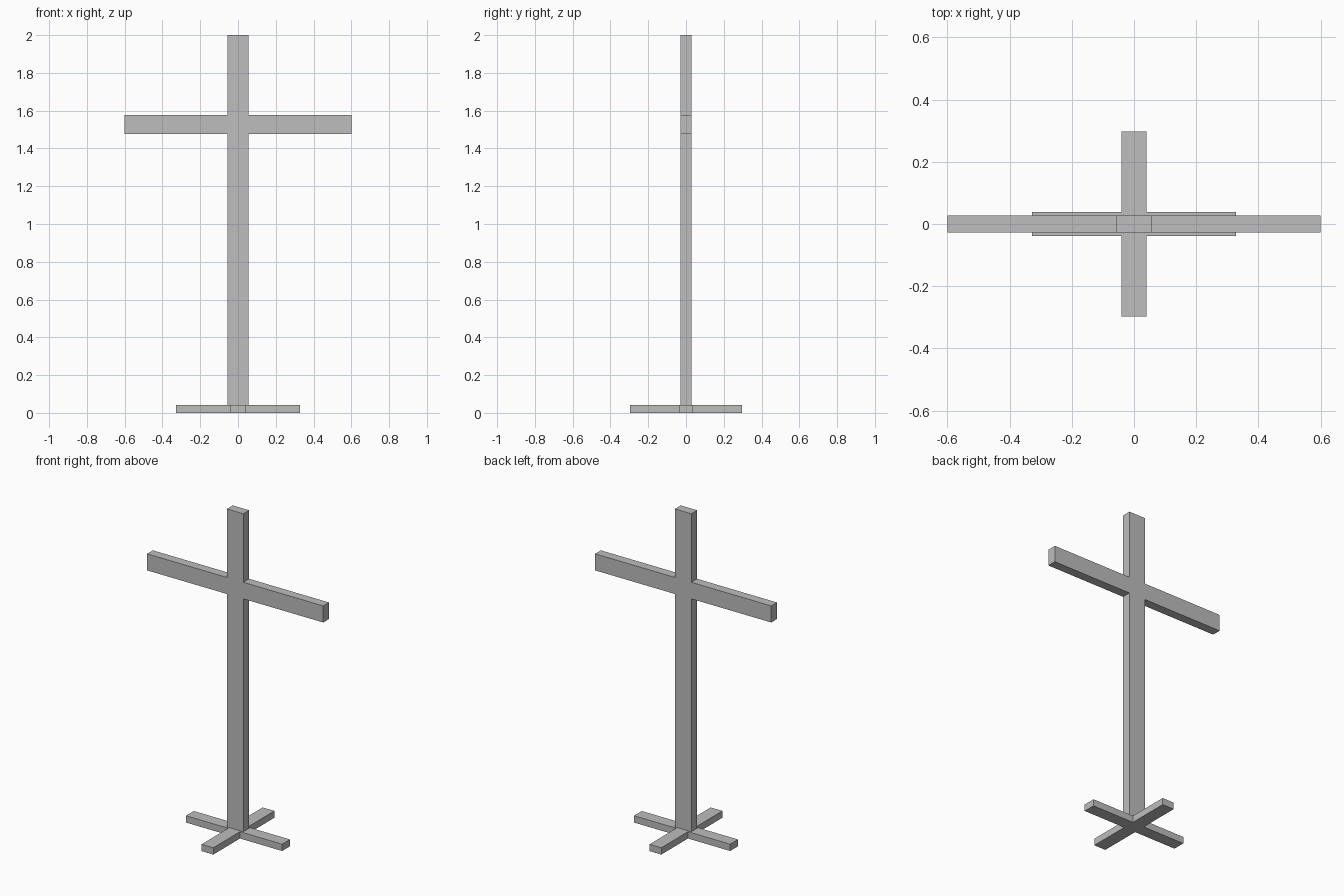
import bpy
import bmesh
from mathutils import Vector

default_cube = bpy.data.objects.get("Cube")
if default_cube:
    bpy.data.objects.remove(default_cube, do_unlink=True)

# Single plain grey finish
grey = bpy.data.materials.new("plain_grey")
grey.use_nodes = True
colour = (0.51, 0.51, 0.51, 1)
grey.diffuse_color = colour
grey.node_tree.nodes["Principled BSDF"].inputs["Base Color"].default_value = colour


def cross_outline(half_post, arm, bottom, low, high, top):
    """Closed outline of an upright bar crossed by a horizontal bar."""
    right = [(half_post, bottom), (half_post, low), (arm, low),
             (arm, high), (half_post, high), (half_post, top)]
    return right + [(-u, v) for u, v in reversed(right)]


def extruded_cross(name, outline, origin, v_axis, depth):
    """Extrude a cross outline, drawn along x and v_axis, by the depth vector."""
    bm = bmesh.new()
    origin, v_axis = Vector(origin), Vector(v_axis)
    verts = [bm.verts.new(origin + Vector((u, 0, 0)) + v_axis * v) for u, v in outline]
    face = bm.faces.new(verts)
    result = bmesh.ops.extrude_face_region(bm, geom=[face], use_keep_orig=True)
    moved = [g for g in result["geom"] if isinstance(g, bmesh.types.BMVert)]
    bmesh.ops.translate(bm, verts=moved, vec=depth)
    bmesh.ops.recalc_face_normals(bm, faces=bm.faces)
    mesh = bpy.data.meshes.new(name)
    bm.to_mesh(mesh)
    bm.free()
    mesh.materials.append(grey)
    obj = bpy.data.objects.new(name, mesh)
    bpy.context.collection.objects.link(obj)
    return obj


# Flat four-footed base
base_height = 0.042
extruded_cross("base_feet", cross_outline(0.04, 0.327, -0.297, -0.038, 0.038, 0.297),
               (0, 0, 0), (0, 1, 0), (0, 0, base_height))

# Tall post with its crossbar flush front and back
half_depth = 0.028
extruded_cross("post_and_crossbar", cross_outline(0.056, 0.6, base_height, 1.476, 1.578, 2),
               (0, -half_depth, 0), (0, 0, 1), (0, 2 * half_depth, 0))
